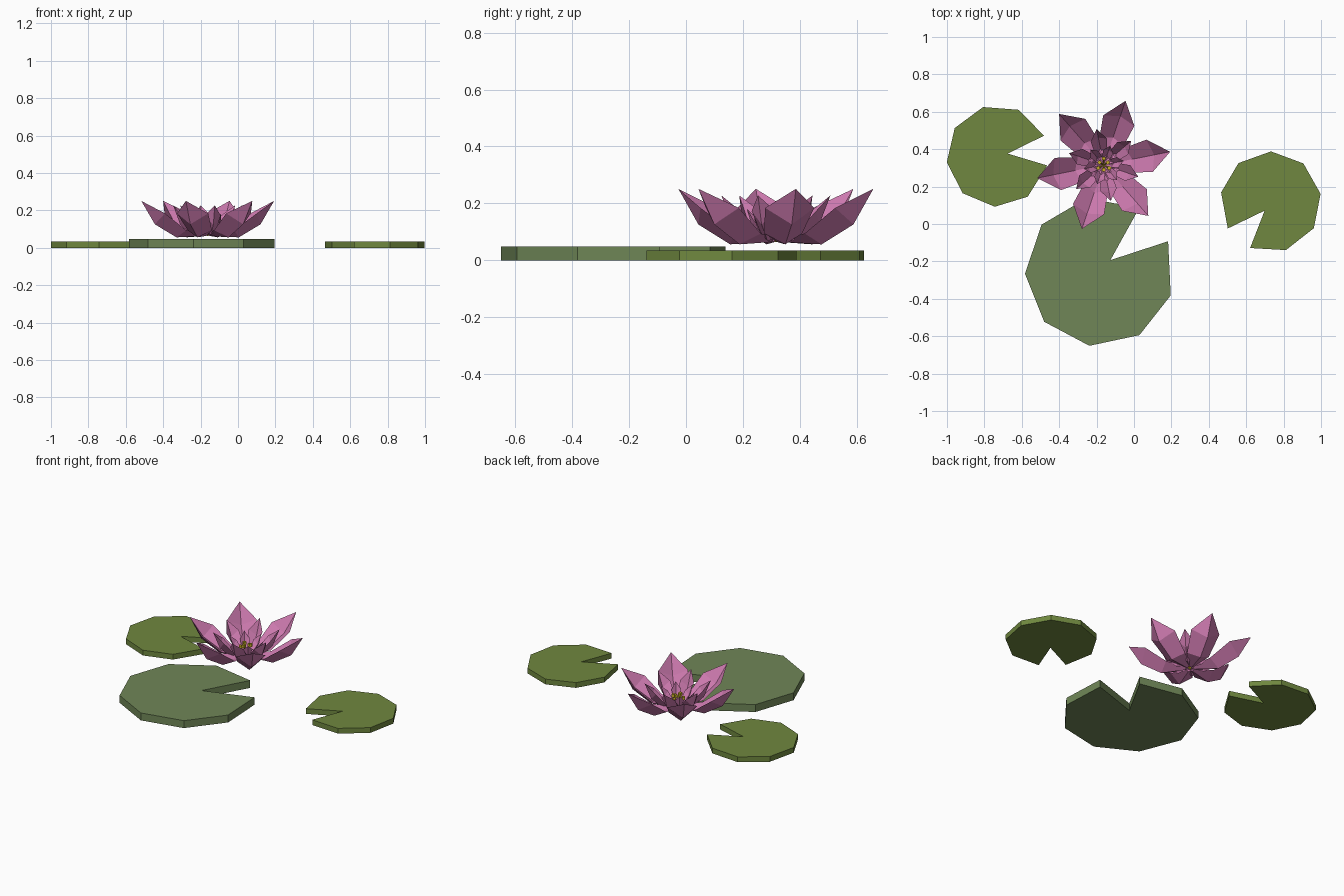
import bpy, bmesh, math
from mathutils import Vector, Matrix

if "Cube" in bpy.data.objects:
    bpy.data.objects.remove(bpy.data.objects["Cube"])


def material(name, rgb):
    m = bpy.data.materials.new(name)
    m.diffuse_color = (*rgb, 1)
    m.use_nodes = True
    m.node_tree.nodes["Principled BSDF"].inputs["Base Color"].default_value = m.diffuse_color
    return m


PINK = material("petal pink", (0.60, 0.19, 0.42))
GREEN = material("leaf green", (0.16, 0.245, 0.05))
SAGE = material("sage green", (0.16, 0.24, 0.095))
YELLOW = material("stamen yellow", (0.58, 0.43, 0.02))


def finish(bm, name, mat):
    bmesh.ops.recalc_face_normals(bm, faces=bm.faces)
    me = bpy.data.meshes.new(name)
    bm.to_mesh(me)
    bm.free()
    me.materials.append(mat)
    ob = bpy.data.objects.new(name, me)
    bpy.context.collection.objects.link(ob)
    return ob


# Lily pads: nine-sided disc with a wedge notch, extruded
PAD_ANGLES = [58.2, 99.8, 141, 181.5, 222, 262, 302, 341.5, 384]


def lily_pad(name, center, radius, height, turn, mat):
    pts = [(math.cos(math.radians(a + turn)) * radius,
            math.sin(math.radians(a + turn)) * radius) for a in PAD_ANGLES]
    n = math.radians(47.4 + turn)
    pts.append((math.cos(n) * radius * 0.21, math.sin(n) * radius * 0.21))
    bm = bmesh.new()
    vs = [bm.verts.new((center[0] + x, center[1] + y, 0)) for x, y in pts]
    face = bm.faces.new(vs)
    ext = bmesh.ops.extrude_face_region(bm, geom=[face])
    top = [v for v in ext["geom"] if isinstance(v, bmesh.types.BMVert)]
    bmesh.ops.translate(bm, verts=top, vec=(0, 0, height))
    finish(bm, name, mat)


lily_pad("large_lily_pad", (-0.183, -0.255), 0.40, 0.048, 0, SAGE)
lily_pad("left_lily_pad", (-0.731, 0.364), 0.272, 0.034, -34.8, GREEN)
lily_pad("right_lily_pad", (0.731, 0.118), 0.270, 0.034, 187.7, GREEN)

# Petal stations: rim (r, half width, z), trough (r, z), keel (r, z)
STATIONS = [
    ((0.02, 0.020, 0.022), (0.022, 0.020), (0.025, 0.008)),
    ((0.13, 0.068, 0.038), (0.155, 0.016), (0.170, 0.000)),
    ((0.25, 0.088, 0.128), (0.275, 0.084), (0.288, 0.070)),
]
TIP = (0.362, 0.195)
BASE_Z = 0.056
CENTER = Vector((-0.162, 0.316, 0))


def petal(bm, angle, sr, sw, sz, lift):
    rot = Matrix.Rotation(math.radians(angle), 3, 'Z')

    def vert(r, w, z):
        p = rot @ Vector((r * sr, w * sw, z * sz + BASE_Z + lift))
        return bm.verts.new(p + CENTER)

    rings = []
    for (r, w, z), (tr, tz), (kr, kz) in STATIONS:
        rings.append([vert(r, w, z), vert(tr, 0, tz),
                      vert(r, -w, z), vert(kr, 0, kz)])
    bm.faces.new(rings[0])
    for a, b in zip(rings, rings[1:]):
        for i in range(4):
            j = (i + 1) % 4
            bm.faces.new((a[i], a[j], b[j], b[i]))
    tip = vert(TIP[0], 0, TIP[1])
    for i in range(4):
        bm.faces.new((rings[-1][i], rings[-1][(i + 1) % 4], tip))


def petal_ring(name, start, sr, sw, sz, lift):
    bm = bmesh.new()
    for k in range(6):
        petal(bm, start + 60 * k, sr, sw, sz, lift)
    finish(bm, name, PINK)


petal_ring("outer_petals", 11.2, 1.0, 1.0, 1.0, 0.0)
petal_ring("middle_petals", 41.2, 0.54, 0.50, 0.82, 0.012)
petal_ring("inner_petals", 11.2, 0.30, 0.32, 0.55, 0.018)

# Stamens: thin leaning stalks with small block heads
bm = bmesh.new()
for k in range(6):
    rot = Matrix.Rotation(math.radians(30 + 60 * k), 4, 'Z')
    reach = 0.034 if k % 2 else 0.026
    top = 0.125 if k % 2 else 0.14
    base = CENTER + Vector((0, 0, 0.066))
    end = CENTER + rot @ Vector((reach, 0, top))
    d = end - base
    m = Matrix.Translation((base + end) / 2) @ d.to_track_quat('Z', 'Y').to_matrix().to_4x4()
    bmesh.ops.create_cone(bm, segments=4, radius1=0.004, radius2=0.004,
                          depth=d.length, cap_ends=True, matrix=m)
    bmesh.ops.create_cube(bm, size=0.018, matrix=Matrix.Translation(end) @ rot)
finish(bm, "stamens", YELLOW)
